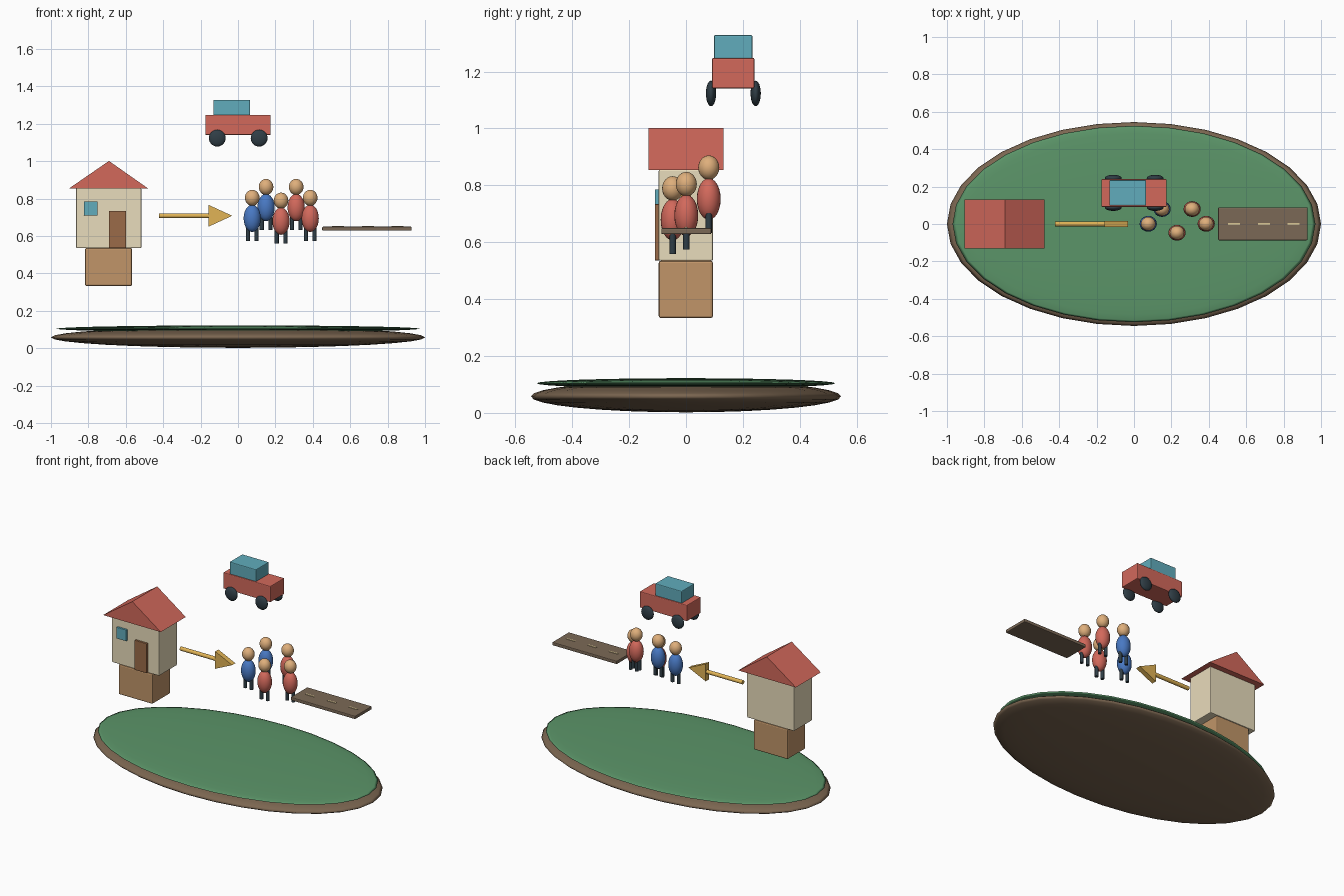
import bpy
from math import pi

if "Cube" in bpy.data.objects:
    bpy.data.objects.remove(bpy.data.objects["Cube"])

MATS = {}
# screen colours, converted to linear when the material is made
COLORS = {
    "earth": (0.48, 0.40, 0.32), "grass": (0.36, 0.58, 0.41), "wood": (0.75, 0.58, 0.41),
    "cream": (0.91, 0.86, 0.73), "red": (0.82, 0.41, 0.36), "brown": (0.60, 0.42, 0.29),
    "teal": (0.38, 0.67, 0.73), "gold": (0.88, 0.70, 0.34), "skin": (0.87, 0.68, 0.48),
    "blue": (0.29, 0.47, 0.76), "slate": (0.20, 0.25, 0.28), "road": (0.48, 0.41, 0.34),
    "stripe": (0.85, 0.77, 0.58),
}


def paint(ob, name, color):
    if color not in MATS:
        m = bpy.data.materials.new(color)
        m.diffuse_color = (*[c ** 2.2 for c in COLORS[color]], 1)
        m.use_nodes = True
        m.node_tree.nodes["Principled BSDF"].inputs["Base Color"].default_value = m.diffuse_color
        MATS[color] = m
    ob.name = name
    ob.data.materials.append(MATS[color])
    return ob


def box(name, color, x, y, z, bevel=0.005):
    # each of x, y, z is a (low, high) range
    r = (x, y, z)
    bpy.ops.mesh.primitive_cube_add(size=1, location=[(a + b) / 2 for a, b in r])
    ob = bpy.context.object
    ob.scale = [b - a for a, b in r]
    bpy.ops.object.transform_apply(location=False, rotation=False, scale=True)
    if bevel:
        m = ob.modifiers.new("bevel", 'BEVEL')
        m.width, m.segments = bevel, 2
    return paint(ob, name, color)


def ball(name, color, loc, radii, seg=24, rings=12):
    bpy.ops.mesh.primitive_uv_sphere_add(segments=seg, ring_count=rings, radius=1, location=loc)
    ob = bpy.context.object
    ob.scale = radii
    bpy.ops.object.transform_apply(location=False, rotation=False, scale=True)
    bpy.ops.object.shade_smooth()
    return paint(ob, name, color)


def rod(name, color, loc, radius, depth, rot=(0, 0, 0)):
    bpy.ops.mesh.primitive_cylinder_add(vertices=16, radius=radius, depth=depth,
                                        location=loc, rotation=rot)
    bpy.ops.object.shade_smooth_by_angle(angle=pi / 6)
    return paint(bpy.context.object, name, color)


def prism(name, color, tri, y0, y1):
    # triangle in the xz plane extruded along y
    v = [(x, y, z) for y in (y0, y1) for x, z in tri]
    f = [(0, 1, 2), (5, 4, 3), (0, 3, 4, 1), (1, 4, 5, 2), (2, 5, 3, 0)]
    me = bpy.data.meshes.new(name)
    me.from_pydata(v, [], f)
    ob = bpy.data.objects.new(name, me)
    bpy.context.collection.objects.link(ob)
    return paint(ob, name, color)


# island base
ball("island_earth", "earth", (0, 0, 0.058), (1, 0.545, 0.056), 32, 16)
ball("island_grass", "grass", (0, 0, 0.104), (0.97, 0.525, 0.018), 32, 16)

# house
box("house_plinth", "wood", (-0.818, -0.566), (-0.096, 0.095), (0.333, 0.535), 0.008)
box("house_walls", "cream", (-0.866, -0.517), (-0.096, 0.095), (0.535, 0.855))
prism("house_roof", "red", [(-0.905, 0.853), (-0.479, 0.853), (-0.69, 1.001)], -0.132, 0.132)
box("house_door", "brown", (-0.689, -0.599), (-0.109, -0.09), (0.536, 0.734), 0.002)
box("house_window", "teal", (-0.823, -0.751), (-0.109, -0.09), (0.71, 0.785), 0.002)

# arrow
rod("arrow_shaft", "gold", (-0.286, 0, 0.708), 0.013, 0.274, (0, pi / 2, 0))
prism("arrow_head", "gold", [(-0.157, 0.65), (-0.031, 0.708), (-0.157, 0.766)], -0.017, 0.017)

# group of people: x, y, height offset, shirt
people = [(0.076, 0.001, 0, "blue"), (0.15, 0.08, 0.058, "blue"), (0.23, -0.047, -0.015, "red"),
          (0.311, 0.08, 0.058, "red"), (0.386, 0.001, 0, "red")]
for i, (x, y, dz, shirt) in enumerate(people, 1):
    ball(f"person_{i}_head", "skin", (x, y, 0.804 + dz), (0.039, 0.037, 0.043))
    ball(f"person_{i}_body", shirt, (x, y, 0.694 + dz), (0.046, 0.042, 0.073))
    for side in (-1, 1):
        rod(f"person_{i}_leg", "slate", (x + side * 0.023, y, 0.617 + dz), 0.011, 0.086)

# car
box("car_body", "red", (-0.175, 0.175), (0.092, 0.24), (1.14, 1.248))
box("car_cabin", "teal", (-0.132, 0.065), (0.098, 0.234), (1.245, 1.328))
for x in (-0.111, 0.113):
    for y in (0.088, 0.245):
        ball("car_wheel", "slate", (x, y, 1.123), (0.045, 0.018, 0.045))

# road with dashes
box("road", "road", (0.45, 0.928), (-0.087, 0.089), (0.628, 0.65))
for x in (0.535, 0.695, 0.852):
    box("road_dash", "stripe", (x - 0.032, x + 0.032), (-0.005, 0.005), (0.645, 0.653), 0)
